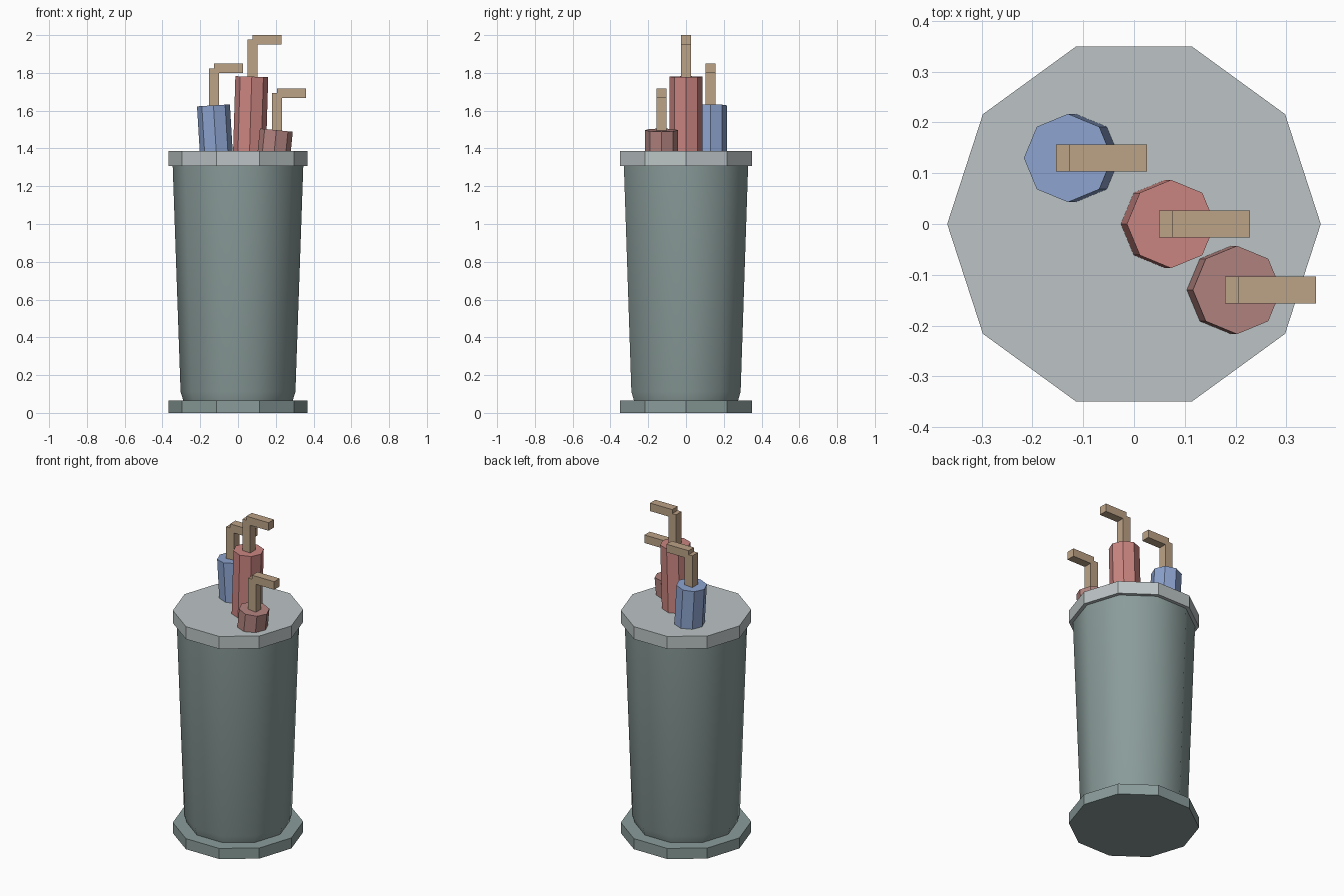
import bpy, bmesh, math
from mathutils import Vector

if "Cube" in bpy.data.objects:
    bpy.data.objects.remove(bpy.data.objects["Cube"])


def material(name, rgb):
    lin = [((c / 255 + 0.055) / 1.055) ** 2.4 for c in rgb]
    m = bpy.data.materials.new(name)
    m.diffuse_color = (*lin, 1)
    m.use_nodes = True
    m.node_tree.nodes["Principled BSDF"].inputs["Base Color"].default_value = m.diffuse_color
    return m


STAND = material("grey green", (138, 156, 154))
LID = material("pale grey", (188, 196, 197))
BLUE = material("blue cloth", (140, 163, 206))
RED = material("red cloth", (203, 133, 129))
BROWN = material("dusty red cloth", (178, 131, 127))
WOOD = material("tan wood", (188, 162, 134))


def finish(name, bm, mat):
    bmesh.ops.recalc_face_normals(bm, faces=bm.faces)
    me = bpy.data.meshes.new(name)
    bm.to_mesh(me)
    bm.free()
    me.materials.append(mat)
    ob = bpy.data.objects.new(name, me)
    bpy.context.collection.objects.link(ob)
    return ob


def lathe(name, sides, rings, mat):
    """Stack of rings, each (centre, radius, x tilt), closed at both ends."""
    bm = bmesh.new()
    loops = []
    for (cx, cy, cz), r, tilt in rings:
        loop = []
        for i in range(sides):
            a = math.tau * i / sides
            x = r * math.cos(a)
            loop.append(bm.verts.new((cx + x, cy + r * math.sin(a), cz - x * tilt)))
        loops.append(loop)
    for lo, hi in zip(loops, loops[1:]):
        for i in range(sides):
            j = (i + 1) % sides
            bm.faces.new((lo[i], lo[j], hi[j], hi[i]))
    bm.faces.new(loops[0][::-1])
    bm.faces.new(loops[-1])
    return finish(name, bm, mat)


def box(name, lo, hi, mat):
    bm = bmesh.new()
    bmesh.ops.create_cube(bm, size=1)
    lo, hi = Vector(lo), Vector(hi)
    for v in bm.verts:
        v.co = (lo + hi) / 2 + v.co * (hi - lo)
    return finish(name, bm, mat)


def axis_rings(pairs):
    return [((0, 0, z), r, 0) for r, z in pairs]


# Stand: foot plate, tapered body, lid
lathe("foot_plate", 10, axis_rings([(0.368, 0), (0.368, 0.066)]), STAND)
body = lathe("body", 10, axis_rings([(0.288, 0.06), (0.304, 0.112), (0.346, 1.315)]), STAND)
lathe("lid", 10, axis_rings([(0.368, 1.308), (0.368, 1.386)]), LID)

bpy.context.view_layer.objects.active = body
body.select_set(True)
bpy.ops.object.shade_smooth_by_angle(angle=math.radians(40))

# Umbrellas: leaning octagonal canopy with an upright shaft and hooked grip
umbrellas = [
    ("blue", -0.130, 0.13, 1.628, -0.06, BLUE),
    ("red", 0.073, 0.00, 1.780, 0.03, RED),
    ("dusty", 0.203, -0.13, 1.497, 0.10, BROWN),
]
for name, x, y, top, tilt, mat in umbrellas:
    base = 1.37
    lathe(name + "_umbrella", 8, [((x - (top - base) * tilt, y, base), 0.087, tilt),
                                  ((x, y, top), 0.087, tilt)], mat)
    tip = top + 0.221
    hx = x + 0.003
    w = 0.0265
    box(name + "_shaft", (hx - w, y - w, top - 0.02), (hx + w, y + w, tip - 0.025), WOOD)
    box(name + "_grip", (hx, y - w, tip - 0.05), (hx + 0.153, y + w, tip), WOOD)
